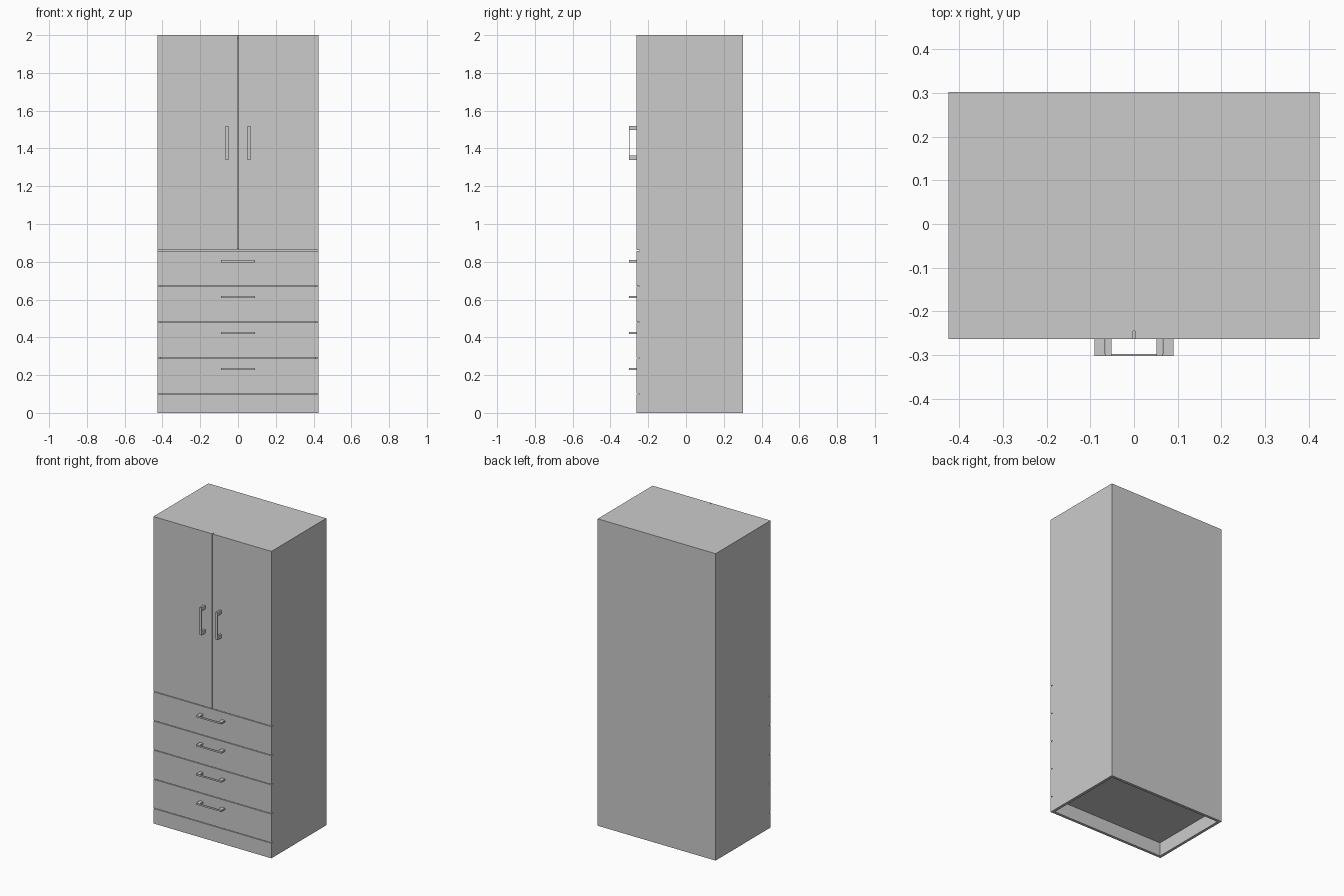
import bpy, bmesh
from mathutils import Vector

if "Cube" in bpy.data.objects:
    bpy.data.objects.remove(bpy.data.objects["Cube"])

W, H = 0.425, 2.0            # half width, height
FRONT, BACK = -0.263, 0.302
T, GAP = 0.018, 0.004        # board thickness, gap between fronts
CARCASS = FRONT + T          # front edge of the carcass behind the doors


def box(name, lo, hi):
    bm = bmesh.new()
    bmesh.ops.create_cube(bm, size=1)
    for v in bm.verts:
        v.co = Vector([(a + b) / 2 + c * (b - a) for a, b, c in zip(lo, hi, v.co)])
    return finish(name, bm)


def finish(name, bm):
    bmesh.ops.recalc_face_normals(bm, faces=bm.faces)
    me = bpy.data.meshes.new(name)
    bm.to_mesh(me)
    bm.free()
    ob = bpy.data.objects.new(name, me)
    bpy.context.collection.objects.link(ob)
    return ob


def handle(name, x, z, vertical, width):
    # C-shaped profile (along, depth) extruded across the handle width
    L, leg, d, bar = 0.09, 0.023, -0.302, 0.004
    prof = [(-L, FRONT), (-L, d), (L, d), (L, FRONT), (L - leg, FRONT),
            (L - leg, d + bar), (-L + leg, d + bar), (-L + leg, FRONT)]
    bm = bmesh.new()
    if vertical:
        pts = [(x - width / 2, y, z + a) for a, y in prof]
        direction = Vector((width, 0, 0))
    else:
        pts = [(x + a, y, z - width / 2) for a, y in prof]
        direction = Vector((0, 0, width))
    face = bm.faces.new([bm.verts.new(p) for p in pts])
    ext = bmesh.ops.extrude_face_region(bm, geom=[face], use_keep_orig=True)
    moved = [g for g in ext["geom"] if isinstance(g, bmesh.types.BMVert)]
    bmesh.ops.translate(bm, verts=moved, vec=direction)
    return finish(name, bm)


# Carcass boards
for side, s in (("left", -1), ("right", 1)):
    xs = sorted((s * W, s * (W - T)))
    box(side + "_side", (xs[0], CARCASS, 0), (xs[1], BACK - 0.003, H))
inner = W - T
box("top_board", (-inner, CARCASS, H - T), (inner, BACK - 0.003, H))
box("middle_board", (-inner, CARCASS, 0.86 - T / 2), (inner, BACK - 0.003, 0.86 + T / 2))
box("bottom_board", (-inner, CARCASS, 0.098 - T / 2), (inner, BACK - 0.003, 0.098 + T / 2))
box("back_panel", (-W, BACK - 0.003, 0), (W, BACK, H))
box("back_plinth", (-inner, BACK - T, 0), (inner, BACK - 0.003, 0.089))

# Plinth under the drawers
box("front_plinth", (-W, FRONT, 0), (W, CARCASS, 0.1 - GAP / 2))

# Drawers with horizontal handles
for i in range(4):
    z = 0.1 + 0.19 * i
    box(f"drawer_front_{i + 1}", (-W, FRONT, z + GAP / 2), (W, CARCASS, z + 0.19 - GAP / 2))
    handle(f"drawer_handle_{i + 1}", 0, z + 0.133, False, 0.011)

# Doors with vertical handles
for side, s in (("left", -1), ("right", 1)):
    xs = sorted((s * W, s * GAP / 2))
    box(side + "_door", (xs[0], FRONT, 0.86 + GAP / 2), (xs[1], CARCASS, H))
    handle(side + "_door_handle", s * 0.058, 1.43, True, 0.014)
